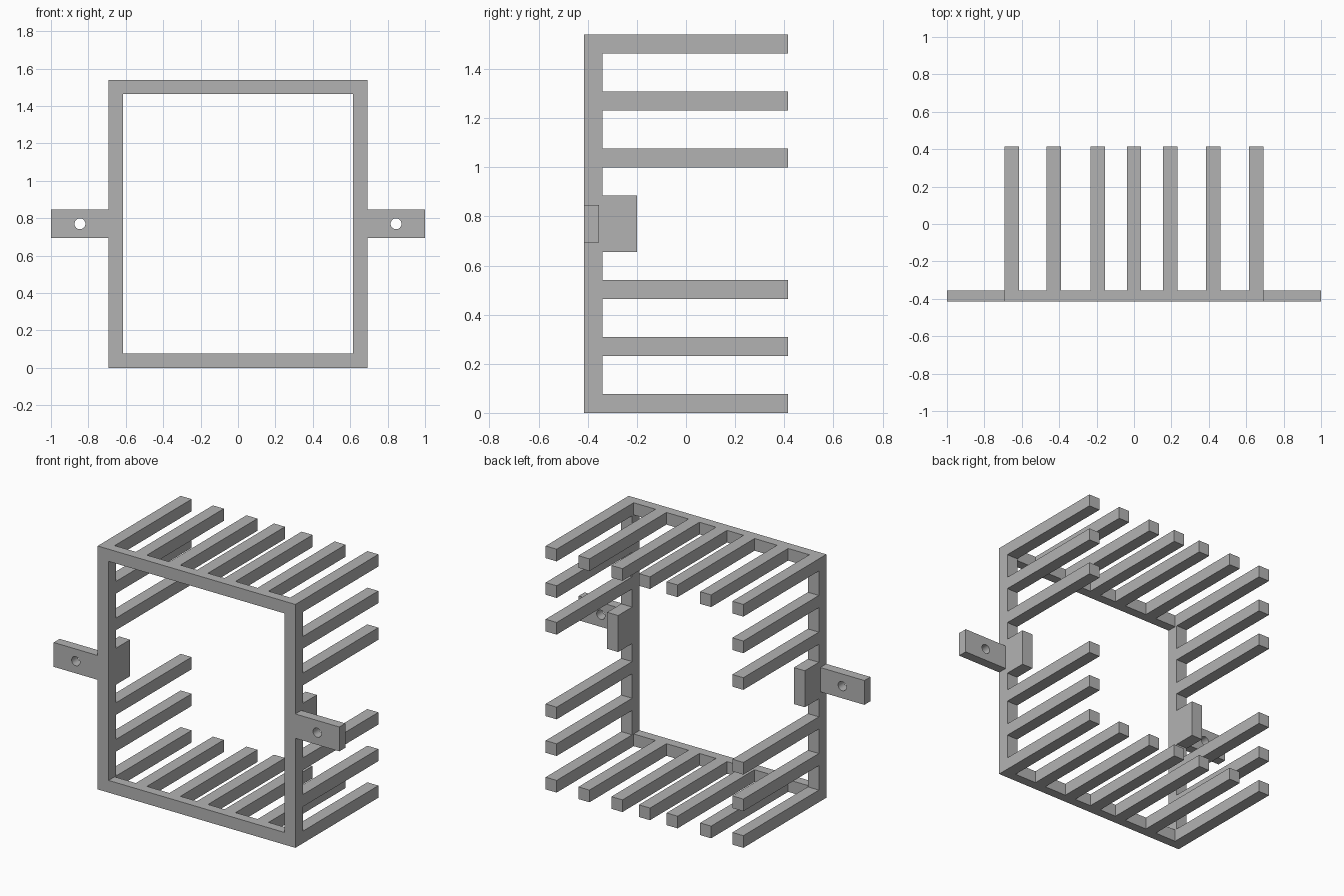
import bpy

cube = bpy.data.objects.get("Cube")
if cube:
    bpy.data.objects.remove(cube, do_unlink=True)

grey = bpy.data.materials.new("plain grey")
grey.use_nodes = True
colour = (0.45, 0.45, 0.45, 1)
grey.diffuse_color = colour
grey.node_tree.nodes["Principled BSDF"].inputs["Base Color"].default_value = colour

# Overall measures
W, H, T = 0.692, 1.54, 0.077          # half width, height, bar thickness
FRONT, BACK = -0.415, 0.415
POST_BACK, RAIL_BACK = -0.34, -0.355
MID = H / 2


def box(name, x, y, z):
    """Box from (low, high) pairs on each axis."""
    spans = (x, y, z)
    bpy.ops.mesh.primitive_cube_add(size=1, location=[(a + b) / 2 for a, b in spans])
    ob = bpy.context.object
    ob.name = name
    ob.scale = [b - a for a, b in spans]
    bpy.ops.object.transform_apply(location=False, rotation=False, scale=True)
    ob.data.materials.append(grey)
    return ob


def around(c):
    return (c - T / 2, c + T / 2)


# Top and bottom rails with their rows of fingers
for level, z in (("bottom", T / 2), ("top", H - T / 2)):
    box(level + "_rail", (T - W, W - T), (FRONT, RAIL_BACK), around(z))
    for i, x in enumerate((-0.428, -0.193, 0, 0.193, 0.424)):
        box(f"{level}_finger_{i + 1}", around(x), (RAIL_BACK, BACK), around(z))

# Side posts, side fingers, stop blocks and drilled mounting tabs
for side, s in (("left", 1), ("right", -1)):
    post_x = around(s * (W - T / 2))
    box(side + "_post", post_x, (FRONT, POST_BACK), (0, H))
    for i, z in enumerate((T / 2, 0.27, 0.502)):
        for level, height in (("lower", z), ("upper", H - z)):
            box(f"{side}_{level}_finger_{i + 1}", post_x, (POST_BACK, BACK), around(height))
    box(side + "_block", post_x, (POST_BACK, -0.2), (MID - T * 1.5, MID + T * 1.5))

    tab = box(side + "_tab", sorted((s * W, s)), (FRONT, RAIL_BACK), (MID - T, MID + T))
    bpy.ops.mesh.primitive_cylinder_add(vertices=32, radius=0.029, depth=0.3,
                                        location=(s * 0.845, FRONT, MID),
                                        rotation=(1.5708, 0, 0))
    drill = bpy.context.object
    drill.name = side + "_drill"
    drill.hide_render = True
    drill.data.materials.append(grey)
    cut = tab.modifiers.new("hole", "BOOLEAN")
    cut.operation = "DIFFERENCE"
    cut.object = drill
    bpy.context.view_layer.objects.active = tab
    bpy.ops.object.modifier_apply(modifier=cut.name)
    bpy.data.objects.remove(drill, do_unlink=True)
    bpy.ops.object.select_all(action="DESELECT")
    tab.select_set(True)
    bpy.ops.object.shade_smooth_by_angle()
